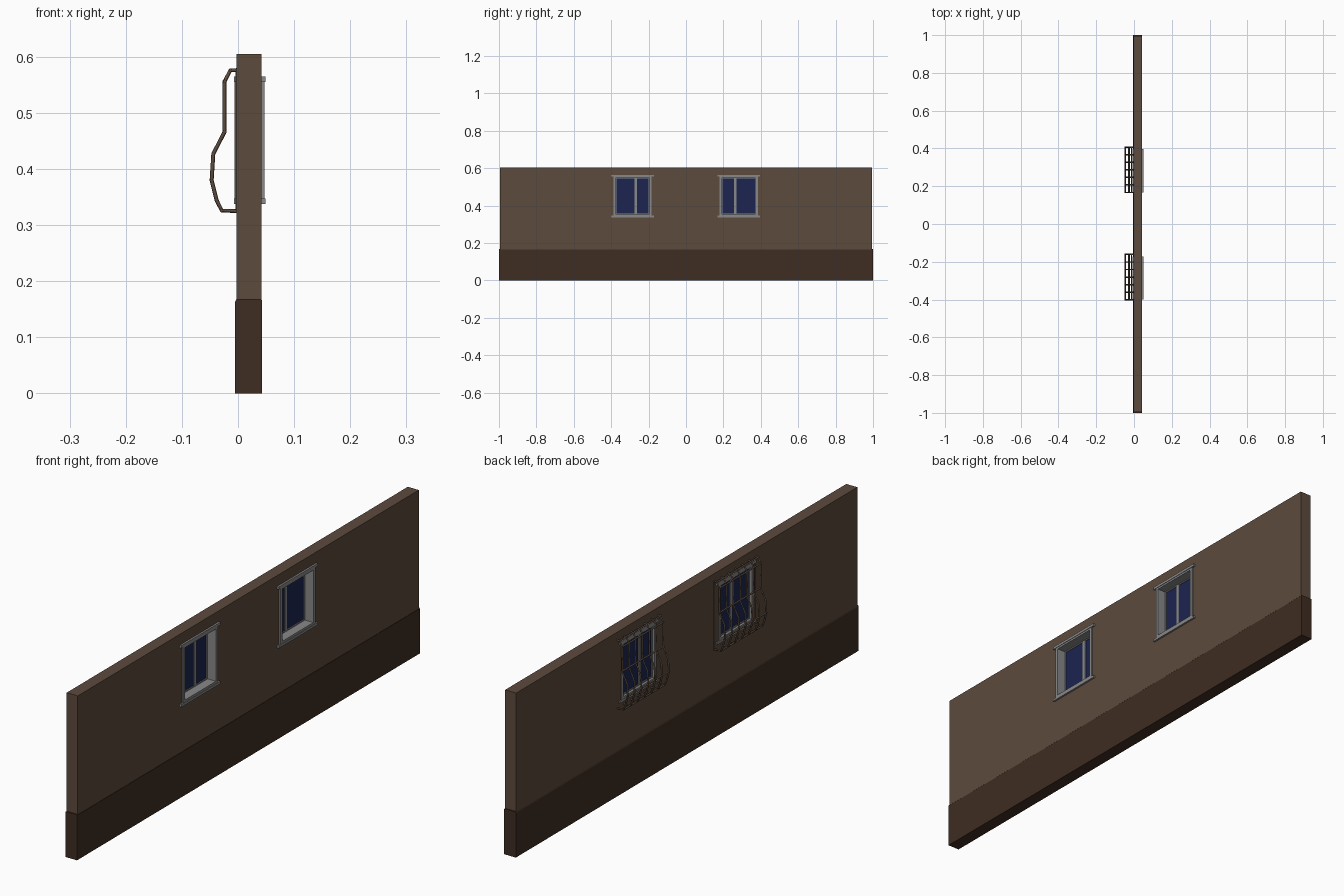
import bpy, bmesh
from mathutils import Vector

if "Cube" in bpy.data.objects:
    bpy.data.objects.remove(bpy.data.objects["Cube"])


def material(name, rgb):
    m = bpy.data.materials.new(name)
    m.diffuse_color = (*rgb, 1)
    m.use_nodes = True
    m.node_tree.nodes["Principled BSDF"].inputs["Base Color"].default_value = m.diffuse_color
    return m


WALL = material("wall_brown", (0.107, 0.069, 0.047))
BASE = material("plinth_brown", (0.050, 0.026, 0.016))
IRON = material("iron_brown", (0.107, 0.069, 0.047))
GLASS = material("glass_blue", (0.012, 0.018, 0.08))
FRAME = material("frame_grey", (0.25, 0.25, 0.25))


def add_box(bm, x, y, z):
    c = Vector(((x[0] + x[1]) / 2, (y[0] + y[1]) / 2, (z[0] + z[1]) / 2))
    vs = bmesh.ops.create_cube(bm, size=1)["verts"]
    for v in vs:
        v.co = Vector((v.co.x * (x[1] - x[0]), v.co.y * (y[1] - y[0]), v.co.z * (z[1] - z[0]))) + c


def boxes(name, parts, mat):
    bm = bmesh.new()
    for p in parts:
        add_box(bm, *[sorted(r) for r in p])
    me = bpy.data.meshes.new(name)
    bm.to_mesh(me)
    bm.free()
    ob = bpy.data.objects.new(name, me)
    bpy.context.collection.objects.link(ob)
    if mat:
        me.materials.append(mat)
    return ob


def extrude_profile(name, pts, y0, y1, mat):
    bm = bmesh.new()
    f = bm.faces.new([bm.verts.new((x, y0, z)) for x, z in pts])
    r = bmesh.ops.extrude_face_region(bm, geom=[f])
    bmesh.ops.translate(bm, vec=(0, y1 - y0, 0), verts=[v for v in r["geom"] if isinstance(v, bmesh.types.BMVert)])
    bmesh.ops.recalc_face_normals(bm, faces=bm.faces)
    me = bpy.data.meshes.new(name)
    bm.to_mesh(me)
    bm.free()
    me.materials.append(mat)
    ob = bpy.data.objects.new(name, me)
    bpy.context.collection.objects.link(ob)


# wall panel with two openings, and plinth with a bevelled top
wall = boxes("wall", [((-0.003, 0.042), (-0.995, 0.995), (0.164, 0.605))], WALL)
extrude_profile("plinth", [(-0.005, 0), (0.0425, 0), (0.0425, 0.166), (0.041, 0.168),
                           (-0.003, 0.168), (-0.005, 0.164)], -1, 1, BASE)

# grille side profile (x, z), top to bottom
BAR = [(-0.003, 0.576), (-0.0135, 0.576), (-0.024, 0.556), (-0.024, 0.466), (-0.044, 0.427),
       (-0.047, 0.38), (-0.038, 0.344), (-0.029, 0.326), (-0.003, 0.325)]
Z0, Z1 = 0.343, 0.56      # outer frame height
HALF = 0.102              # outer frame half width
T = 0.012                 # frame thickness


def grille(name, cy):
    cu = bpy.data.curves.new(name, "CURVE")
    cu.dimensions = "3D"
    cu.bevel_depth = 0.0036
    cu.bevel_resolution = 0
    cu.use_fill_caps = True

    def rod(pts):
        s = cu.splines.new("POLY")
        s.points.add(len(pts) - 1)
        for p, q in zip(s.points, pts):
            p.co = (*q, 1)

    # bowed upright bars
    for i in range(7):
        y = cy - 0.12 + 0.04 * i
        rod([(x, y, z) for x, z in BAR])
    # cross rails at the kinks of the profile
    for i in (1, 2, 3, 5, 7):
        x, z = BAR[i]
        rod([(x, cy - 0.124, z), (x, cy + 0.124, z)])
    cu.materials.append(IRON)
    bpy.context.collection.objects.link(bpy.data.objects.new(name, cu))
    # flat fixing strips against the wall
    boxes(name + "_strips", [((-0.0045, -0.002), (cy + s * 0.118, cy + s * 0.124), (0.322, 0.579))
                             for s in (-1, 1)], IRON)


for tag, cy, d in (("left", -0.286, 1), ("right", 0.282, -1)):
    # opening through the wall
    cut = boxes(tag + "_cutter", [((-0.1, 0.1), (cy - HALF + 0.003, cy + HALF - 0.003),
                                   (Z0 + 0.003, Z1 - 0.003))], None)
    cut.hide_render = True
    cut.hide_viewport = True
    mod = wall.modifiers.new(tag + "_opening", "BOOLEAN")
    mod.operation = "DIFFERENCE"
    mod.solver = "EXACT"
    mod.object = cut

    # lining through the wall, with ledges at top and bottom on both faces
    xs = (-0.006, 0.047)
    lining = [(xs, (cy + s * HALF, cy + s * (HALF - T)), (Z0, Z1)) for s in (-1, 1)]
    lining += [(xs, (cy - HALF, cy + HALF), z) for z in ((Z0, Z0 + T), (Z1 - T, Z1))]
    for z in ((0.338, 0.347), (0.555, 0.565)):
        lining += [((0.040, 0.049), (cy - 0.114, cy + 0.114), z),
                   ((-0.007, -0.001), (cy - 0.114, cy + 0.114), z)]
    boxes(tag + "_window_frame", lining, FRAME)

    # sash rim, off-centre mullion and glass
    w = HALF - T
    zi, zo = Z0 + T, Z1 - T
    m = cy + d * 0.018
    sx = (0.003, 0.013)
    boxes(tag + "_sash", [(sx, (m - 0.007, m + 0.007), (zi, zo))]
          + [(sx, (cy + s * w, cy + s * (w - 0.004)), (zi, zo)) for s in (-1, 1)]
          + [(sx, (cy - w, cy + w), z) for z in ((zi, zi + 0.004), (zo - 0.004, zo))], FRAME)
    boxes(tag + "_glass", [((0.006, 0.010), (cy - w, cy + w), (zi, zo))], GLASS)
    grille(tag + "_grille", cy + 0.005)
